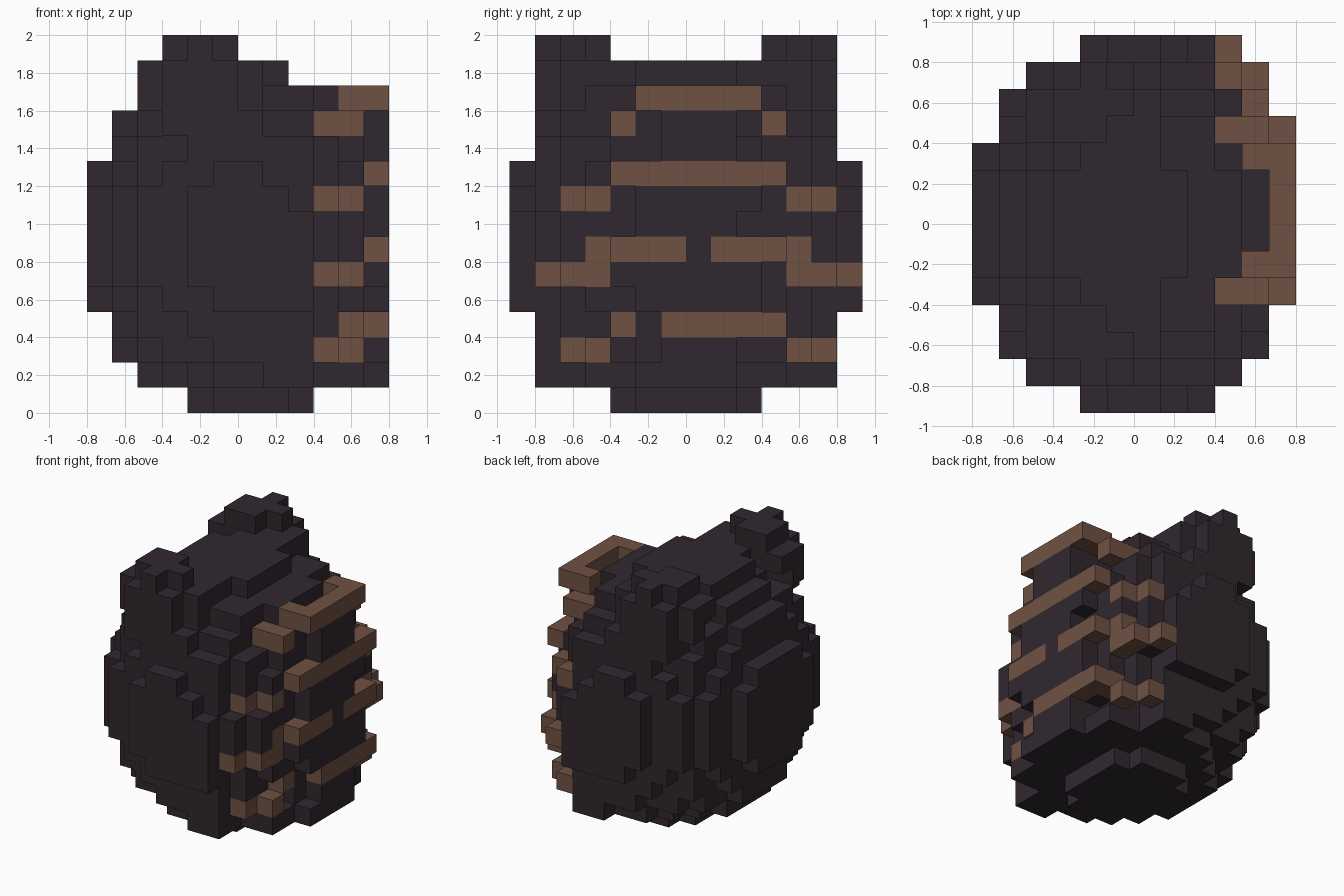
import bpy, bmesh
from mathutils import Vector

cube = bpy.data.objects.get("Cube")
if cube:
    bpy.data.objects.remove(cube, do_unlink=True)

CELL = 2 / 15
ORIGIN = Vector((6, 7, 0))


def material(name, rgb):
    m = bpy.data.materials.new(name)
    m.use_nodes = True
    m.diffuse_color = (*rgb, 1)
    bsdf = m.node_tree.nodes["Principled BSDF"]
    bsdf.inputs["Base Color"].default_value = (*rgb, 1)
    bsdf.inputs["Roughness"].default_value = 0.9
    return m


dark = material("dark_plum", (0.030, 0.021, 0.029))
brown = material("warm_brown", (0.163, 0.083, 0.056))

cells = {}  # block position -> part name


def fill(part, xs, ys, zs):
    for i in xs:
        for j in ys:
            for k in zs:
                cells[i, j, k] = part


def span(a, b):
    return range(a, b + 1)


# Rounded blocky body, its crown leaning back and its base forward
for i in range(12):
    for j in range(14):
        for k in range(14):
            middle = {0: 5.95, 13: 5.05}.get(k, 5.55)
            reach = ((i - middle) * 7 / 6) ** 2 + (j - 6.5) ** 2 + (k - 6.5) ** 2
            if reach < 51:
                cells[i, j, k] = "body"
for notch in ((9, 1, 8), (10, 2, 8), (9, 3, 11), (9, 10, 11), (11, 4, 7), (11, 4, 8)):
    cells.pop(notch, None)

# Flat front plate between the bands
fill("chest_plate", (10, 11), span(5, 8), (1,))
fill("chest_plate", (10, 11), span(6, 8), span(2, 11))
fill("chest_plate", (11,), (5, 9), span(4, 8))
cells.pop((11, 9, 7))

# Ears, cheeks and jaw, mirrored front to back
for name, side in (("front", lambda j: j), ("back", lambda j: 13 - j)):
    ear, cheek, jaw = name + "_ear", name + "_cheek", name + "_jaw"
    outer, mid, inner = side(1), side(2), side(3)
    fill(ear, span(3, 5), (mid,), (14,))
    fill(ear, (3, 4), (inner,), (14,))
    fill(ear, (4,), (outer,), (14,))
    fill(ear, span(2, 6), (mid, inner), (13,))
    fill(ear, span(3, 5), (outer,), span(11, 13))
    fill(ear, (4, 5), (outer,), (10,))
    fill(ear, span(2, 6), (mid,), (12,))
    fill(cheek, (7, 8), (side(0),), (4, 5))
    fill(jaw, (7, 8), (outer, mid), span(1, 3))
    fill(jaw, (7, 8, 9, 10), (inner, side(4)), (1,))

# Wrapped bands, each stepping up towards the middle
B = "lowest_band"
fill(B, (9,), (2, 12), (2,))
fill(B, (10,), (3, 11), (2,))
fill(B, (10,), (4, 10), (3,))
fill(B, (11,), span(6, 10), (3,))

B = "lower_band"
fill(B, (9,), (1, 13), (5,))
fill(B, (10,), (2, 3, 11, 12), (5,))
fill(B, (10,), (3, 11), (6,))
fill(B, (11,), (4, 5, 6, 8, 9, 10), (6,))

B = "upper_band"
fill(B, (9,), (2, 12), (8,))
fill(B, (10,), (3, 11), (8,))
fill(B, (11,), span(4, 10), (9,))

B = "top_band"
fill(B, (9, 10), (4, 10), (11,))
fill(B, (10,), (5, 9), (12,))
fill(B, (11,), span(5, 9), (12,))


def build(part):
    """Make one mesh from the exposed block sides of a part."""
    bm = bmesh.new()
    corners = {}

    def corner(p):
        key = tuple(round(c) for c in p)
        if key not in corners:
            corners[key] = bm.verts.new((Vector(key) - ORIGIN) * CELL)
        return corners[key]

    for pos, owner in cells.items():
        if owner != part:
            continue
        base = Vector(pos)
        for axis in range(3):
            u, v = Vector((0, 0, 0)), Vector((0, 0, 0))
            u[(axis + 1) % 3] = 1
            v[(axis + 2) % 3] = 1
            for sign in (-1, 1):
                step = Vector((0, 0, 0))
                step[axis] = sign
                if tuple(round(c) for c in base + step) in cells:
                    continue
                o = base + step if sign > 0 else base
                loop = [o, o + u, o + u + v, o + v]
                if sign < 0:
                    loop.reverse()
                bm.faces.new([corner(p) for p in loop])
    mesh = bpy.data.meshes.new(part)
    bm.to_mesh(mesh)
    bm.free()
    mesh.materials.append(brown if part.endswith("band") else dark)
    bpy.context.collection.objects.link(bpy.data.objects.new(part, mesh))


for part in sorted(set(cells.values())):
    build(part)
